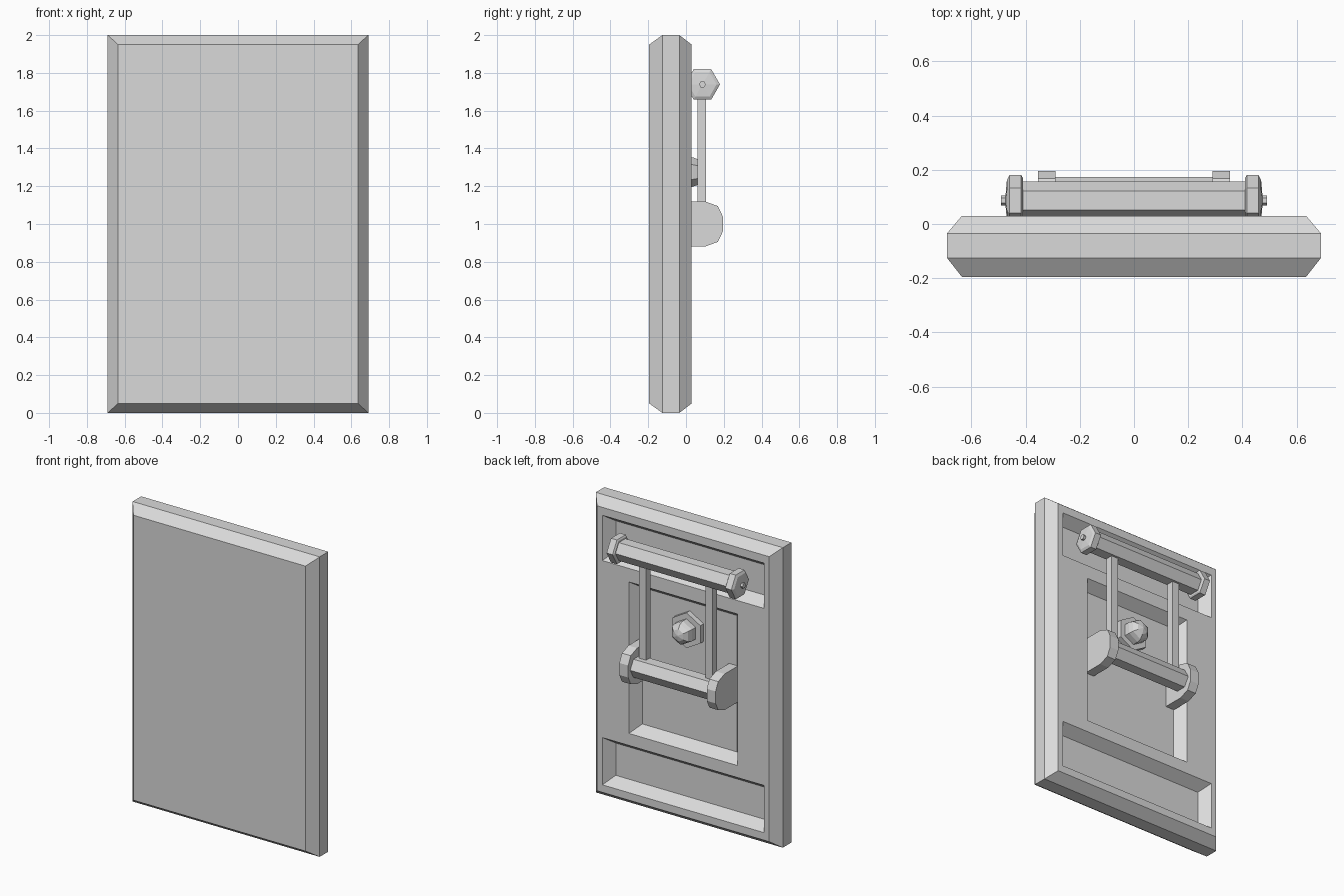
import bpy
import bmesh
from math import cos, sin, pi
from mathutils import Vector

cube = bpy.data.objects.get("Cube")
if cube:
    bpy.data.objects.remove(cube)

grey = bpy.data.materials.new("light_grey")
grey.use_nodes = True
colour = (0.7, 0.7, 0.7, 1)
grey.diffuse_color = colour
grey.node_tree.nodes["Principled BSDF"].inputs["Base Color"].default_value = colour


def polygon(sides, turn=0.0):
    return [(cos(turn + 2 * pi * i / sides), sin(turn + 2 * pi * i / sides)) for i in range(sides)]


RECT = [(-1, -1), (1, -1), (1, 1), (-1, 1)]
HEX = polygon(6)


def loft(name, outline, sections, axis, centre):
    """Skin a 2D outline through (position, u scale, v scale) sections along x or y."""
    bm = bmesh.new()
    rings = []
    for pos, su, sv in sections:
        ring = []
        for u, v in outline:
            co = (pos, u * su, v * sv) if axis == "x" else (u * su, pos, v * sv)
            ring.append(bm.verts.new(Vector(centre) + Vector(co)))
        rings.append(ring)
    n = len(outline)
    for a, b in zip(rings, rings[1:]):
        for i in range(n):
            j = (i + 1) % n
            bm.faces.new((a[i], a[j], b[j], b[i]))
    bm.faces.new(rings[0])
    bm.faces.new(rings[-1])
    bmesh.ops.recalc_face_normals(bm, faces=bm.faces)
    mesh = bpy.data.meshes.new(name)
    bm.to_mesh(mesh)
    bm.free()
    mesh.materials.append(grey)
    obj = bpy.data.objects.new(name, mesh)
    bpy.context.collection.objects.link(obj)
    return obj


# Door slab, chamfered front and back
BACK = 0.03
FLOOR = -0.04
INSET = 0.05
door = loft("door_panel", RECT,
            [(-0.195, 0.635, 0.95), (-0.125, 0.69, 1), (-0.035, 0.69, 1), (BACK, 0.635, 0.95)],
            "y", (0, 0, 1))

# Recesses with sloping walls cut in the back
for half_width, low, high in ((0.596, 1.595, 1.897), (0.4, 0.495, 1.505), (0.596, 0.1, 0.415)):
    half = (high - low) / 2
    cutter = loft("recess_cutter", RECT,
                  [(FLOOR, half_width - INSET, half - INSET), (BACK, half_width, half),
                   (0.2, half_width, half)], "y", (0, 0, (low + high) / 2))
    cutter.hide_render = True
    cut = door.modifiers.new("recess", "BOOLEAN")
    cut.operation = "DIFFERENCE"
    cut.solver = "EXACT"
    cut.object = cutter
    bpy.context.view_layer.objects.active = door
    bpy.ops.object.modifier_apply(modifier=cut.name)
    bpy.data.objects.remove(cutter)

# Horizontal bars
UPPER = (0, 0.087, 1.739)
LOWER = (0, 0.104, 1.0)
loft("upper_bar", HEX, [(-0.42, 0.07, 0.07), (0.42, 0.07, 0.07)], "x", UPPER)
loft("lower_bar", HEX, [(-0.3, 0.07, 0.07), (0.3, 0.07, 0.07)], "x", LOWER)

# Rounded bracket outline, seen from the side
BRACKET = [(FLOOR, -0.12), (0.1, -0.12), (0.168, -0.095), (0.195, -0.04),
           (0.195, 0.04), (0.168, 0.095), (0.1, 0.12), (FLOOR, 0.12)]

# Mirrored end fittings and arms
for side, s in (("left", 1), ("right", -1)):
    loft(side + "_bar_cap", HEX,
         [(s * x, r, r) for x, r in ((0.41, 0.083), (0.416, 0.093), (0.46, 0.093), (0.469, 0.075), (0.474, 0.018))],
         "x", UPPER)
    loft(side + "_cap_pin", HEX, [(s * 0.46, 0.018, 0.018), (s * 0.49, 0.018, 0.018)], "x", UPPER)
    loft(side + "_bracket", BRACKET, [(s * 0.29, 1, 1), (s * 0.355, 1, 1)], "x", (0, 0, 1))
    loft(side + "_arm", RECT, [(0.06, 0.025, 0.37), (0.107, 0.025, 0.37)], "y", (s * 0.245, 0, 1.37))

# Hexagonal bolt: wide flange, stem and faceted dome
BOLT = (0, 0, 1.275)
POINT_UP = polygon(6, pi / 2)
loft("bolt_flange", POINT_UP, [(FLOOR, 0.118, 0.118), (-0.005, 0.118, 0.118)], "y", BOLT)
dome = [(0.035 + 0.055 * sin(a), 0.078 * cos(a), 0.078 * cos(a)) for a in (0, 0.5, 1.0, 1.5)]
loft("bolt_dome", POINT_UP, [(-0.02, 0.078, 0.078)] + dome, "y", BOLT)
